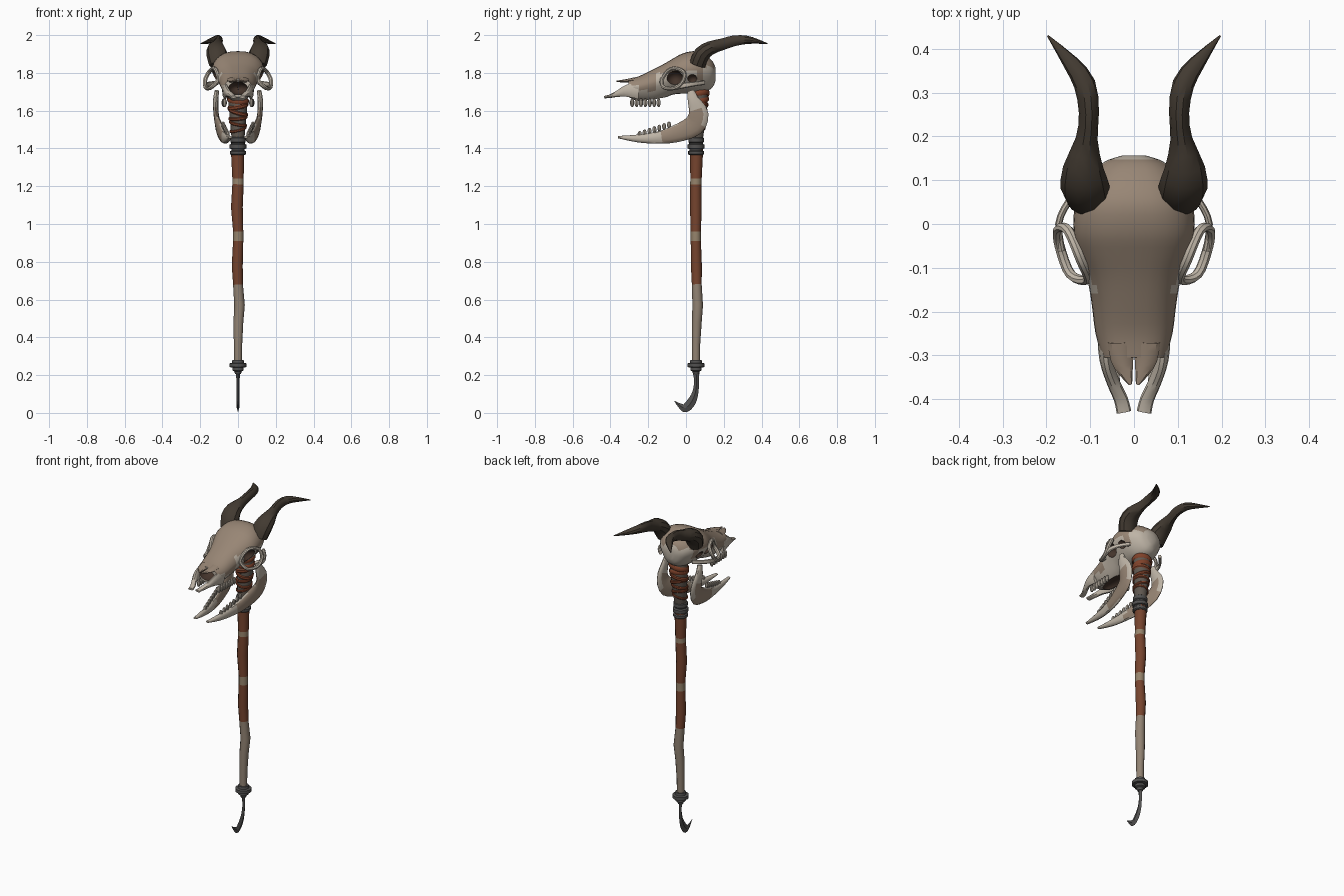
import bpy, bmesh, math
from mathutils import Vector


def mat(name, r, g, b):
    lin = lambda c: ((c / 255 + 0.055) / 1.055) ** 2.4
    m = bpy.data.materials.new(name)
    m.diffuse_color = (lin(r), lin(g), lin(b), 1)
    return m


TAN = mat("tan bone", 152, 134, 117)
PALE = mat("pale bone", 190, 180, 166)
DARK = mat("dark cavity", 68, 52, 43)
HORN = mat("dark horn", 66, 58, 49)
LEATHER = mat("brown leather", 118, 68, 46)
STRAP = mat("rust strap", 128, 66, 42)
METAL = mat("dark metal", 82, 81, 80)
WOOD = mat("weathered wood", 146, 131, 115)
BAND = mat("pale cloth band", 150, 132, 108)
WRAP = mat("grey wrapping", 96, 88, 80)


def finish(name, bm, mats, rule=None, mirror=False, angle=35):
    bmesh.ops.recalc_face_normals(bm, faces=bm.faces)
    bm.normal_update()
    if rule:
        for f in bm.faces:
            f.material_index = rule(f.calc_center_median(), f.normal)
    me = bpy.data.meshes.new(name)
    bm.to_mesh(me)
    bm.free()
    for m in mats:
        me.materials.append(m)
    ob = bpy.data.objects.new(name, me)
    bpy.context.collection.objects.link(ob)
    bpy.ops.object.select_all(action='DESELECT')
    ob.select_set(True)
    bpy.context.view_layer.objects.active = ob
    bpy.ops.object.shade_smooth_by_angle(angle=math.radians(angle))
    if mirror:
        md = ob.modifiers.new("mirror", 'MIRROR')
        md.use_mirror_merge = False
    return ob


def smooth(st, k, closed=False):
    """Catmull-Rom interpolation of tuples, k steps per span."""
    n, out = len(st), []
    get = (lambda i: st[i % n]) if closed else (lambda i: st[max(0, min(n - 1, i))])
    for i in range(n if closed else n - 1):
        p = [get(i + j) for j in (-1, 0, 1, 2)]
        for s in range(k):
            t = s / k
            out.append(tuple(0.5 * (2 * b + (c - a) * t + (2 * a - 5 * b + 4 * c - d) * t * t
                                    + (3 * b - a - 3 * c + d) * t ** 3) for a, b, c, d in zip(*p)))
    return out if closed else out + [st[-1]]


def loft(bm, rings, closed=False):
    vr = [[bm.verts.new(p) for p in r] for r in rings]
    n = len(vr[0])
    for i in range(len(vr) if closed else len(vr) - 1):
        a, b = vr[i], vr[(i + 1) % len(vr)]
        for j in range(n):
            bm.faces.new((a[j], a[(j + 1) % n], b[(j + 1) % n], b[j]))
    if not closed:
        bm.faces.new(vr[0])
        bm.faces.new(vr[-1][::-1])


def tube(bm, st, sides=10, k=1, closed=False, ref=(1, 0, 0)):
    """Stations are x, y, z, half size along ref, half size across it."""
    st = smooth(st, k, closed)
    n, rings = len(st), []
    for i, (x, y, z, a, b) in enumerate(st):
        p0 = st[(i - 1) % n] if closed else st[max(i - 1, 0)]
        p1 = st[(i + 1) % n] if closed else st[min(i + 1, n - 1)]
        t = (Vector(p1[:3]) - Vector(p0[:3])).normalized()
        s = Vector(ref)
        s = (s - t * s.dot(t)).normalized()
        u = t.cross(s)
        a, b = max(a, 0.0015), max(b, 0.0015)
        rings.append([Vector((x, y, z)) + s * a * math.cos(2 * math.pi * j / sides)
                      + u * b * math.sin(2 * math.pi * j / sides) for j in range(sides)])
    loft(bm, rings, closed)


def ball(bm, c, r, seg=16):
    vs = bmesh.ops.create_uvsphere(bm, u_segments=seg, v_segments=seg // 2 + 1, radius=1)["verts"]
    for v in vs:
        v.co = Vector(c) + Vector(v.co[i] * r[i] for i in range(3))


# Skull: lofted sections (y, half width, top z, bottom z)
SECT = [(0.157, 0.025, 1.825, 1.76), (0.138, 0.075, 1.865, 1.72), (0.09, 0.115, 1.90, 1.695),
        (0.04, 0.135, 1.915, 1.69), (-0.02, 0.138, 1.902, 1.69), (-0.07, 0.125, 1.875, 1.685),
        (-0.12, 0.108, 1.846, 1.665), (-0.18, 0.097, 1.815, 1.65), (-0.25, 0.088, 1.782, 1.65),
        (-0.305, 0.072, 1.768, 1.672)]
rings = []
for y, w, zt, zb in smooth(SECT, 3):
    zm, r = zb + 0.55 * (zt - zb), []
    for j in range(28):
        c, s = math.cos(j * math.pi / 14), math.sin(j * math.pi / 14)
        x = w * math.copysign(abs(c) ** 0.8, c) * (1 - 0.28 * max(0, -s))
        r.append((x, y, zm + s * ((zt - zm) if s > 0 else (zm - zb))))
    rings.append(r)
bm = bmesh.new()
loft(bm, rings)


def skull_rule(c, n):
    if (c.y > 0.09 and c.z < 1.83) or c.y > 0.145 or n.z < -0.5:
        return 1
    if -0.15 < c.y < 0.06 and c.z < 1.80 and abs(c.x) > 0.07:
        return 1
    return 1 if c.y < -0.25 and c.z < 1.73 else 0


skull = finish("skull", bm, [TAN, PALE, DARK], skull_rule)

# Cavities cut into the skull: eyes, temples, nose, palate
CUTS = [((s * 0.135, -0.06, 1.77), (0.06, 0.045, 0.042)) for s in (1, -1)]
CUTS += [((s * 0.14, 0.035, 1.765), (0.045, 0.032, 0.028)) for s in (1, -1)]
CUTS += [((0, -0.31, 1.718), (0.052, 0.07, 0.034)), ((0, -0.14, 1.645), (0.045, 0.13, 0.03))]
for c, r in CUTS:
    bm = bmesh.new()
    ball(bm, c, r)
    cutter = finish("cavity_cutter", bm, [DARK])
    cutter.hide_render = True
    bpy.ops.object.select_all(action='DESELECT')
    skull.select_set(True)
    bpy.context.view_layer.objects.active = skull
    md = skull.modifiers.new("cut", 'BOOLEAN')
    md.operation, md.solver, md.object = 'DIFFERENCE', 'EXACT', cutter
    md.material_mode = 'TRANSFER'
    bpy.ops.object.modifier_apply(modifier=md.name)
    bpy.data.objects.remove(cutter)
bpy.ops.object.shade_smooth_by_angle(angle=math.radians(35))

# Nasal bones: flat pointed roof over the nose opening
bm = bmesh.new()
tube(bm, [(0.030, -0.27, 1.764, 0.030, 0.013), (0.027, -0.31, 1.758, 0.026, 0.010),
          (0.018, -0.34, 1.756, 0.016, 0.007), (0.008, -0.367, 1.756, 0.004, 0.003)], 8, 2)
finish("nasal_bone", bm, [TAN], mirror=True)

# Premaxilla prongs
bm = bmesh.new()
tube(bm, [(0.068, -0.25, 1.705, 0.016, 0.045), (0.064, -0.31, 1.705, 0.015, 0.034),
          (0.048, -0.36, 1.690, 0.015, 0.018), (0.030, -0.40, 1.677, 0.016, 0.010),
          (0.023, -0.43, 1.672, 0.017, 0.007)], 10, 3)
finish("snout_prong", bm, [PALE], mirror=True)

# Eye rims and cheek arches
bm = bmesh.new()
RIM = [(0.104, -0.127, 1.765), (0.145, -0.115, 1.722), (0.170, -0.05, 1.722),
       (0.173, -0.012, 1.765), (0.150, -0.015, 1.808), (0.122, -0.08, 1.822)]
tube(bm, [p + (0.012, 0.010) for p in RIM], 8, 4, True, (0.8, -0.4, 0.2))
tube(bm, [(0.165, -0.06, 1.722, 0.008, 0.012), (0.172, 0.0, 1.735, 0.008, 0.014),
          (0.150, 0.05, 1.742, 0.008, 0.012), (0.108, 0.095, 1.748, 0.010, 0.012)], 8, 3)
finish("eye_rim_and_cheek_arch", bm, [PALE], mirror=True)

# Horns
bm = bmesh.new()
tube(bm, [(0.102, 0.060, 1.845, 0.050, 0.045), (0.112, 0.085, 1.90, 0.056, 0.045),
          (0.116, 0.130, 1.932, 0.046, 0.038), (0.108, 0.195, 1.952, 0.025, 0.032),
          (0.103, 0.255, 1.970, 0.023, 0.030), (0.113, 0.320, 1.975, 0.025, 0.023),
          (0.146, 0.370, 1.968, 0.018, 0.014), (0.197, 0.430, 1.956, 0.002, 0.002)], 10, 2)
finish("horn", bm, [HORN], mirror=True)

# Lower jaw branches
bm = bmesh.new()
tube(bm, [(0.112, 0.025, 1.705, 0.012, 0.018), (0.118, 0.040, 1.655, 0.014, 0.032),
          (0.116, 0.066, 1.585, 0.014, 0.052), (0.104, 0.040, 1.520, 0.016, 0.056),
          (0.084, -0.06, 1.476, 0.017, 0.045), (0.066, -0.16, 1.456, 0.017, 0.031),
          (0.054, -0.26, 1.453, 0.015, 0.020), (0.042, -0.36, 1.460, 0.010, 0.006)], 12, 3)
finish("lower_jaw", bm, [PALE, TAN],
       lambda c, n: 1 if abs(n.x) > 0.6 and -0.14 < c.y < 0.09 and c.z < 1.61 else 0, True)

# Teeth rows
bm = bmesh.new()
for i in range(7):
    t = i / 6
    ball(bm, (0.070 + 0.006 * t, -0.285 + 0.14 * t, 1.642), (0.011, 0.011, 0.024), 8)
    ball(bm, (0.054 + 0.025 * t, -0.245 + 0.155 * t, 1.475 + 0.05 * t), (0.010, 0.011, 0.018), 8)
finish("teeth", bm, [PALE], mirror=True)

# Crooked shaft: (centre x, centre y, z, radius)
bm = bmesh.new()
SHAFT = [(0, 0.053, 0.24, 0.021), (0, 0.053, 0.36, 0.022), (0.002, 0.057, 0.48, 0.026),
         (0.008, 0.062, 0.57, 0.028), (0, 0.057, 0.68, 0.026), (-0.004, 0.055, 0.78, 0.029),
         (0.001, 0.052, 0.91, 0.027), (0.001, 0.052, 0.96, 0.027), (-0.006, 0.052, 1.09, 0.031),
         (0, 0.052, 1.21, 0.030), (0, 0.053, 1.24, 0.030), (-0.002, 0.055, 1.36, 0.034),
         (0, 0.055, 1.42, 0.034)]
tube(bm, [(x, y, z, r, r) for x, y, z, r in SHAFT], 12)
finish("shaft", bm, [WOOD, LEATHER, BAND],
       lambda c, n: 0 if c.z < 0.68 else 2 if 0.91 < c.z < 0.96 or 1.21 < c.z < 1.24 else 1)

# Metal collars, turned from radius/height profiles
for name, prof in [("upper_collar", [(0.036, 1.365), (0.042, 1.37), (0.042, 1.385), (0.035, 1.39),
                                     (0.035, 1.397), (0.044, 1.40), (0.044, 1.42), (0.036, 1.425),
                                     (0.036, 1.43), (0.041, 1.435), (0.041, 1.455), (0.034, 1.46)]),
                   ("lower_collar", [(0.015, 0.205), (0.020, 0.22), (0.030, 0.225), (0.030, 0.24),
                                     (0.046, 0.243), (0.046, 0.262), (0.032, 0.265), (0.030, 0.28)])]:
    bm = bmesh.new()
    tube(bm, [(0, 0.053, z, r, r) for r, z in prof], 16)
    finish(name, bm, [METAL])

# Bottom hook: thin diamond-section blade
bm = bmesh.new()
tube(bm, [(0, 0.052, 0.225, 0.010, 0.019), (0, 0.056, 0.17, 0.009, 0.013),
          (0, 0.050, 0.11, 0.008, 0.016), (0, 0.030, 0.060, 0.008, 0.023),
          (0, -0.002, 0.026, 0.007, 0.023), (0, -0.030, 0.037, 0.005, 0.013),
          (0, -0.060, 0.062, 0.002, 0.002)], 4, 3)
finish("bottom_hook", bm, [METAL], angle=30)

# Wrapped post under the skull
bm = bmesh.new()
tube(bm, [(0, 0.054, 1.45, 0.034, 0.036), (0, 0.060, 1.52, 0.040, 0.040),
          (0, 0.066, 1.60, 0.047, 0.044), (0, 0.070, 1.67, 0.051, 0.046),
          (0, 0.068, 1.74, 0.050, 0.044)], 14, 2)
finish("head_post", bm, [WRAP])

# Leather straps wound around the post at varied tilts
bm = bmesh.new()
for i in range(7):
    z, tilt = 1.50 + 0.031 * i, (0.25, -0.2, 0.1, -0.3, 0.2, -0.1, 0.15)[i]
    f = (z - 1.45) / 0.22
    rx, ry, cy = 0.037 + 0.017 * f, 0.039 + 0.010 * f, 0.055 + 0.015 * f
    pts = []
    for j in range(20):
        a = j * math.pi / 10
        x, y = rx * math.cos(a), ry * math.sin(a)
        pts.append((x, cy + y, z + tilt * x + 0.15 * y, 0.007 + 0.0012 * i, 0.005))
    tube(bm, pts, 6, 1, True, (0, 0, 1))
finish("post_straps", bm, [STRAP])
